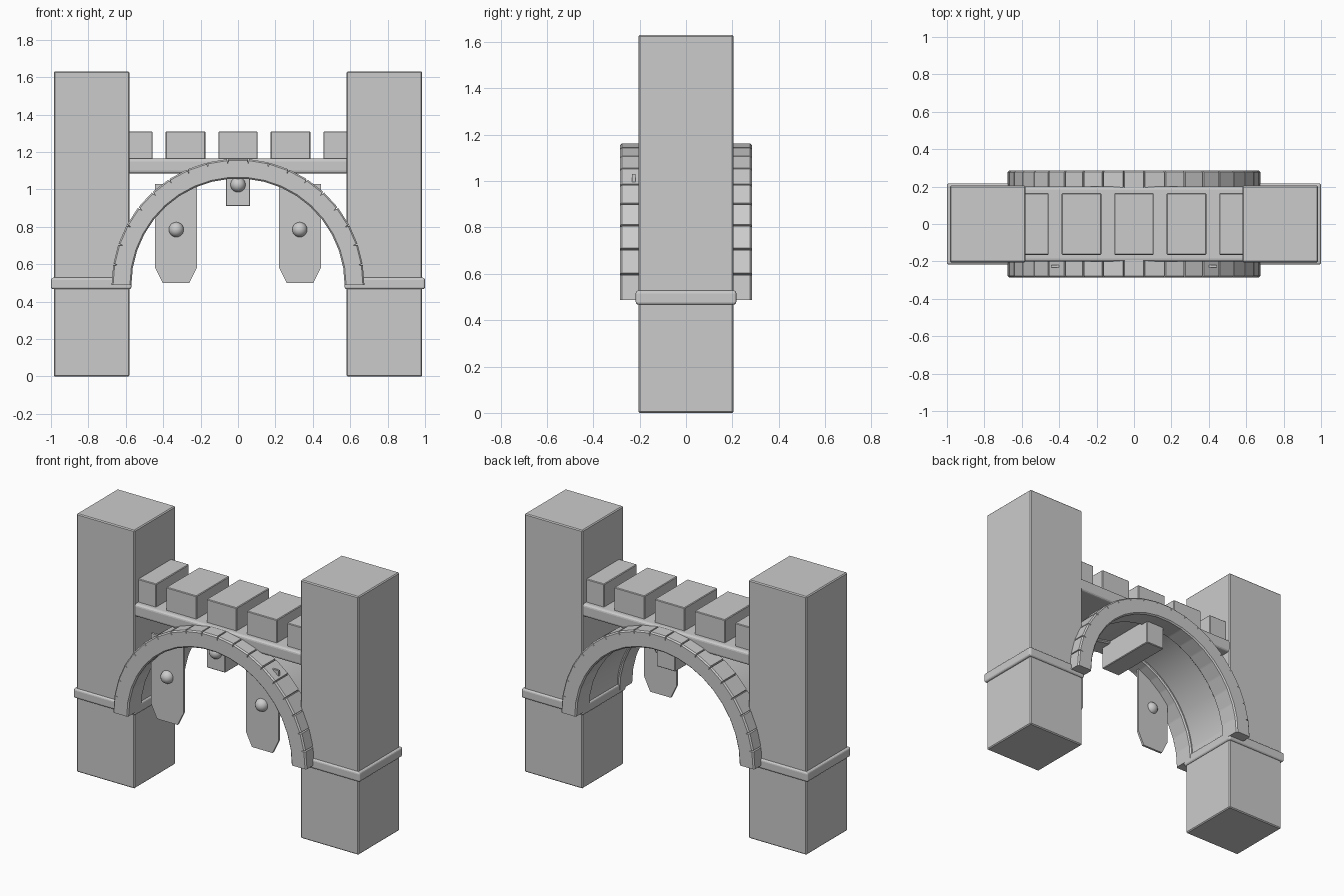
import bpy, bmesh, math

if "Cube" in bpy.data.objects:
    bpy.data.objects.remove(bpy.data.objects["Cube"])

stone = bpy.data.materials.new("grey_stone")
stone.diffuse_color = (0.6, 0.6, 0.6, 1)
stone.use_nodes = True
stone.node_tree.nodes["Principled BSDF"].inputs["Base Color"].default_value = stone.diffuse_color


def make(name, bm, bevel=0.0, segments=1, smooth=False):
    bmesh.ops.recalc_face_normals(bm, faces=bm.faces)
    mesh = bpy.data.meshes.new(name)
    bm.to_mesh(mesh)
    bm.free()
    mesh.materials.append(stone)
    obj = bpy.data.objects.new(name, mesh)
    bpy.context.collection.objects.link(obj)
    if bevel:
        mod = obj.modifiers.new("edge", 'BEVEL')
        mod.width, mod.segments = bevel, segments
    if smooth:
        bpy.ops.object.select_all(action='DESELECT')
        obj.select_set(True)
        bpy.context.view_layer.objects.active = obj
        bpy.ops.object.shade_smooth_by_angle(angle=math.radians(30))
    return obj


def box(name, x, y, z, bevel=0.0, segments=1):
    bm = bmesh.new()
    bmesh.ops.create_cube(bm, size=1)
    for v in bm.verts:
        v.co = [lo + (c + 0.5) * (hi - lo) for c, (lo, hi) in zip(v.co, (x, y, z))]
    return make(name, bm, bevel, segments)


def sweep(name, stations, smooth=False):
    """Half-circle sweep; each station is (angle, [(radius, y), ...])."""
    bm = bmesh.new()
    rings = [[bm.verts.new((r * math.cos(a), y, SPRING + r * math.sin(a))) for r, y in sec]
             for a, sec in stations]
    n = len(rings[0])
    for p, q in zip(rings, rings[1:]):
        for i in range(n):
            j = (i + 1) % n
            bm.faces.new((p[i], p[j], q[j], q[i]))
    bm.faces.new(rings[0])
    bm.faces.new(rings[-1])
    return make(name, bm, smooth=smooth)


def knob(name, x, y, z, r):
    bm = bmesh.new()
    bmesh.ops.create_uvsphere(bm, u_segments=20, v_segments=12, radius=r)
    bmesh.ops.translate(bm, verts=bm.verts, vec=(x, y, z))
    make(name, bm, smooth=True)


SPRING = 0.488
STONES = 19


def rim_section(y0, y1, r_out):
    c, r_in = 0.008, 0.57
    return [(r_in, y0 + c), (r_in + c, y0), (r_out - c, y0), (r_out, y0 + c),
            (r_out, y1 - c), (r_out - c, y1), (r_in + c, y1), (r_in, y1 - c)]


# Arch rims made of wedge stones with a V joint between neighbours
for label, y0, y1 in (("front", -0.285, -0.145), ("back", 0.145, 0.285)):
    full, joint = rim_section(y0, y1, 0.676), rim_section(y0, y1, 0.658)
    stations, step, gap = [], math.pi / STONES, 0.006
    for k in range(STONES):
        a = k * step
        if k:
            stations.append((a, joint))
        stations.append((a + (gap if k else 0), full))
        stations.append((a + step - (gap if k < STONES - 1 else 0), full))
    sweep(label + "_arch_rim", stations)

# Recessed vault between the rims
vault = [(0.585, -0.16), (0.655, -0.16), (0.655, 0.16), (0.585, 0.16)]
sweep("arch_vault", [(math.pi * i / 38, vault) for i in range(39)], smooth=True)

# Walkway and its middle battlement
box("walkway", (-0.6, 0.6), (-0.2, 0.2), (1.085, 1.165), 0.015, 3)
box("middle_battlement", (-0.105, 0.105), (-0.165, 0.165), (1.16, 1.31), 0.004)

# Bracket under the crown of the arch
box("crown_bracket", (-0.065, 0.065), (-0.22, 0.2), (0.91, 1.075), 0.004)
knob("bracket_knob", 0, -0.22, 1.025, 0.04)

for side, s in (("left", -1), ("right", 1)):
    def span(a, b):
        return sorted((s * a, s * b))

    # Tower and its moulding
    box(side + "_tower", span(0.58, 0.985), (-0.205, 0.205), (0, 1.63), 0.006)
    box(side + "_moulding", span(0.57, 1.0), (-0.217, 0.217), (0.467, 0.528), 0.012, 3)

    # Battlements
    box(side + "_battlement", span(0.175, 0.387), (-0.165, 0.165), (1.16, 1.31), 0.004)
    box(side + "_end_battlement", span(0.457, 0.59), (-0.165, 0.165), (1.16, 1.31), 0.004)

    # Hanging plate with clipped lower corners and a round stud
    bm = bmesh.new()
    outline = [(0.218, 1.03), (0.218, 0.585), (0.26, 0.5), (0.403, 0.5), (0.445, 0.585), (0.445, 1.03)]
    face = bm.faces.new([bm.verts.new((s * x, -0.232, z)) for x, z in outline])
    ext = bmesh.ops.extrude_face_region(bm, geom=[face])["geom"]
    bmesh.ops.translate(bm, vec=(0, 0.014, 0),
                        verts=[g for g in ext if isinstance(g, bmesh.types.BMVert)])
    make(side + "_hanging_plate", bm)
    knob(side + "_plate_stud", s * 0.33, -0.232, 0.785, 0.04)
